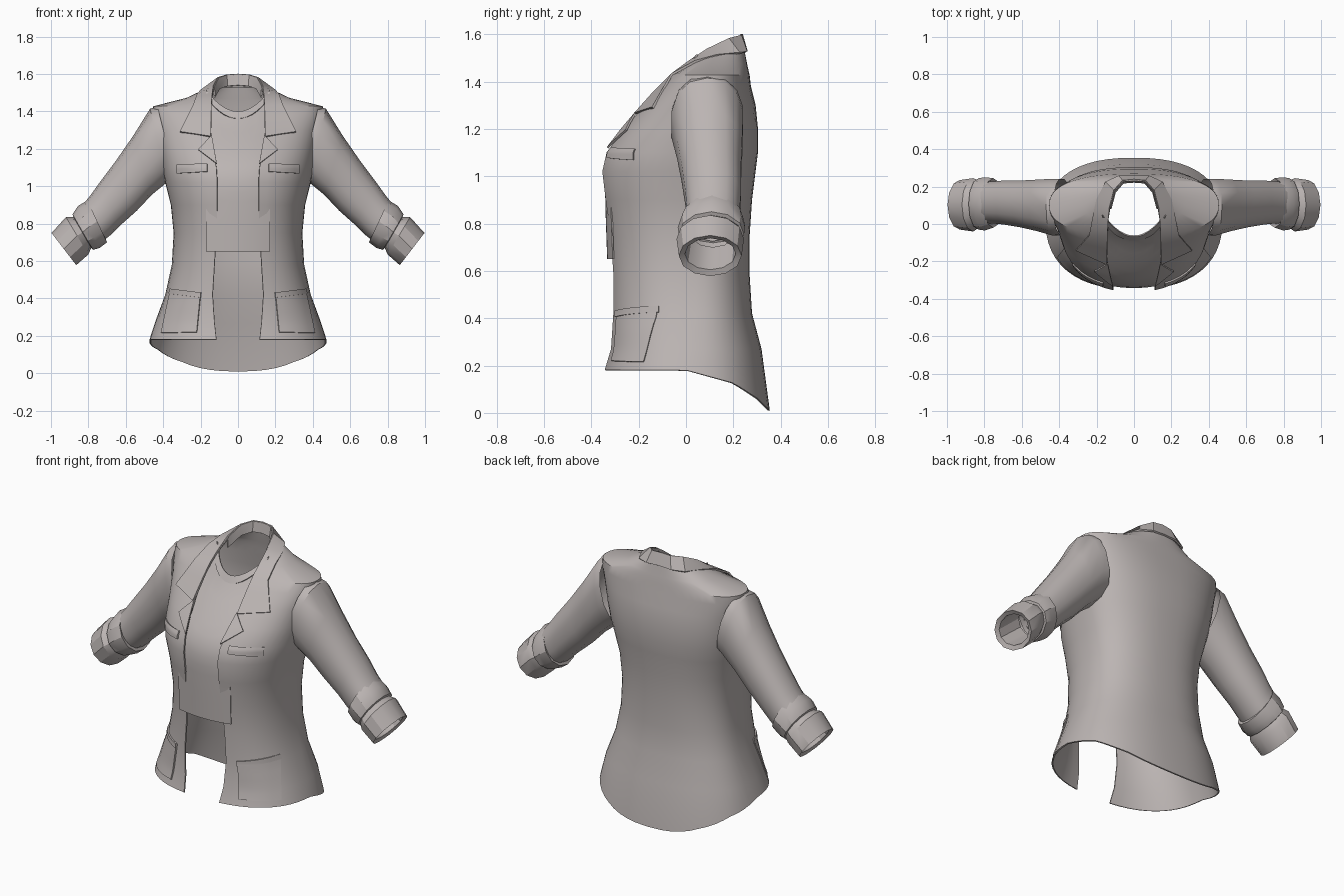
import bpy, bmesh, math

cloth = bpy.data.materials.new("warm_grey_cloth")
cloth.diffuse_color = (0.50, 0.46, 0.45, 1)
N = 2.4  # squareness of the torso sections


def lerp_table(rows, key):
    """Linear interpolation in rows of (key, value, ...)."""
    key = min(max(key, rows[0][0]), rows[-1][0])
    for a, b in zip(rows, rows[1:]):
        if key <= b[0]:
            f = (key - a[0]) / (b[0] - a[0])
            return [p + (q - p) * f for p, q in zip(a[1:], b[1:])]


def grid_object(name, rows, closed=False, mirror=True, thickness=0.008, angle=35):
    """Skin rows of points into a thin cloth sheet."""
    bm = bmesh.new()
    vs = [[bm.verts.new(p) for p in row] for row in rows]
    n = len(rows[0])
    for a, b in zip(vs, vs[1:]):
        for i in range(n if closed else n - 1):
            j = (i + 1) % n
            bm.faces.new((a[i], a[j], b[j], b[i]))
    bmesh.ops.recalc_face_normals(bm, faces=bm.faces)
    me = bpy.data.meshes.new(name)
    bm.to_mesh(me)
    bm.free()
    me.materials.append(cloth)
    ob = bpy.data.objects.new(name, me)
    bpy.context.collection.objects.link(ob)
    if mirror:
        m = ob.modifiers.new("mirror", 'MIRROR')
        m.merge_threshold = 0.0005
    if thickness:
        s = ob.modifiers.new("thickness", 'SOLIDIFY')
        s.thickness = thickness
        s.offset = 0
    bpy.ops.object.select_all(action='DESELECT')
    ob.select_set(True)
    bpy.context.view_layer.objects.active = ob
    bpy.ops.object.convert(target='MESH')
    bpy.ops.object.shade_smooth_by_angle(angle=math.radians(angle))
    return ob


# Torso sections: z, half width, side y, front y, back y, opening x
torso = [
    (0.18, 0.470, 0.03, -0.345, 0.350, 0.115),
    (0.27, 0.440, 0.03, -0.320, 0.315, 0.125),
    (0.42, 0.385, 0.03, -0.315, 0.275, 0.135),
    (0.58, 0.350, 0.03, -0.315, 0.265, 0.125),
    (0.75, 0.340, 0.03, -0.325, 0.265, 0.115),
    (0.90, 0.355, 0.03, -0.345, 0.275, 0.110),
    (1.02, 0.385, 0.04, -0.358, 0.290, 0.110),
    (1.10, 0.400, 0.06, -0.340, 0.300, 0.115),
    (1.20, 0.415, 0.08, -0.265, 0.300, 0.135),
    (1.30, 0.430, 0.09, -0.180, 0.290, 0.145),
    (1.38, 0.450, 0.10, -0.105, 0.270, 0.145),
    (1.425, 0.450, 0.10, -0.060, 0.265, 0.143),
    (1.47, 0.270, 0.12, -0.010, 0.255, 0.140),
    (1.53, 0.150, 0.14, 0.070, 0.243, 0.125),
]
hem = [(-0.345, 0.18), (0.0, 0.18), (0.2, 0.125), (0.30, 0.06), (0.35, 0.01)]


def front_y(x, z):
    w, yc, yf, _, _ = lerp_table(torso, z)
    r = min(abs(x) / w, 0.995)
    return yc - (yc - yf) * (1 - r ** N) ** (1 / N)


# Jacket body, open at the front
rows = []
for k, (z, w, yc, yf, yb, gap) in enumerate(torso):
    t0 = math.asin((gap / w) ** (N / 2))
    row = []
    for i in range(25):
        t = t0 + (math.pi - t0) * i / 24
        s, c = abs(math.sin(t)), math.cos(t)
        x = 0 if i == 24 else w * s ** (2 / N)
        depth = abs(c) ** (2 / N)
        y = yc - (yc - yf) * depth if c > 0 else yc + (yb - yc) * depth
        row.append((x, y, lerp_table(hem, y)[0] if k == 0 else z))
    rows.append(row)
grid_object("jacket_body", rows)


# Sleeves and cuffs: rings given by top x, z, bottom x, z, y range
def tube(name, rings, power=2.3, count=14):
    rows = []
    for tx, tz, bx, bz, y0, y1 in rings:
        row = []
        for i in range(count):
            a = 2 * math.pi * i / count
            c, s = math.cos(a), math.sin(a)
            u = math.copysign(abs(c) ** (2 / power), c) / 2
            v = math.copysign(abs(s) ** (2 / power), s) / 2
            row.append(((tx + bx) / 2 + (tx - bx) * u, (y0 + y1) / 2 + (y1 - y0) * v,
                        (tz + bz) / 2 + (tz - bz) * u))
        rows.append(row)
    return grid_object(name, rows, closed=True, thickness=0, angle=32)


tube("sleeve", [
    (0.43, 1.425, 0.34, 1.06, -0.060, 0.245),
    (0.47, 1.415, 0.38, 1.02, -0.065, 0.245),
    (0.56, 1.270, 0.46, 0.955, -0.040, 0.240),
    (0.65, 1.140, 0.54, 0.870, -0.020, 0.235),
    (0.74, 1.020, 0.63, 0.790, -0.005, 0.235),
    (0.79, 0.950, 0.68, 0.740, 0.000, 0.230),
    (0.84, 0.890, 0.73, 0.700, 0.000, 0.230),
])
tube("rolled_cuff", [
    (0.81, 0.900, 0.71, 0.725, 0.000, 0.225),
    (0.805, 0.925, 0.70, 0.700, -0.020, 0.245),
    (0.855, 0.895, 0.74, 0.670, -0.035, 0.250),
    (0.885, 0.850, 0.775, 0.660, -0.030, 0.245),
    (0.88, 0.835, 0.785, 0.670, -0.020, 0.235),
    (0.92, 0.835, 0.80, 0.635, -0.040, 0.245),
    (0.997, 0.750, 0.865, 0.578, -0.030, 0.235),
    (0.975, 0.738, 0.872, 0.605, -0.005, 0.210),
    (0.85, 0.850, 0.75, 0.700, 0.010, 0.215),
], power=2.0, count=12)

# Collar: inner fold line and outer edge, from centre back to front tip
fold = [(0, .235, 1.6), (.06, .23, 1.595), (.105, .18, 1.58), (.13, .09, 1.535),
        (.138, .015, 1.485), (.142, -.06, 1.43), (.143, -.13, 1.36), (.145, -.215, 1.265)]
edge = [(0, .255, 1.53), (.08, .255, 1.525), (.15, .225, 1.52), (.2, .13, 1.51),
        (.22, .04, 1.485), (.24, -.06, 1.43), (.275, -.1, 1.36), (.31, -.14, 1.29)]
stand = [(x * 0.96, y - 0.01, z - 0.06) for x, y, z in fold[:4]]
grid_object("collar", [fold, edge], thickness=0.01)
grid_object("collar_stand", [fold[:4], stand])


# Plates that follow the jacket front: corners (x, z) in order around
def front_patch(name, corners, lift=0.008, steps=6):
    a, b, c, d = corners
    rows = []
    for j in range(steps + 1):
        v = j / steps
        row = []
        for i in range(steps + 1):
            u = i / steps
            x, z = [(a[k] * (1 - u) + b[k] * u) * (1 - v) + (d[k] * (1 - u) + c[k] * u) * v
                    for k in (0, 1)]
            row.append((x, front_y(x, z) - lift, z))
        rows.append(row)
    grid_object(name, rows, thickness=0.009)


front_patch("lapel", [(.14, 1.27), (.165, 1.245), (.212, 1.195), (.113, 1.12)], 0.014)
front_patch("chest_pocket", [(.165, 1.12), (.325, 1.115), (.325, 1.068), (.165, 1.078)], 0.010)
front_patch("hip_pocket", [(.20, .425), (.36, .445), (.41, .215), (.22, .22)])
front_patch("hip_pocket_flap", [(.198, .432), (.362, .452), (.368, .425), (.20, .405)], 0.014)

# Shirt front under the jacket, with a neckband
shirt_profile = [(0.65, -0.330), (0.85, -0.337), (1.0, -0.340), (1.1, -0.315), (1.2, -0.235),
                 (1.3, -0.140), (1.36, -0.080), (1.40, -0.057), (1.5, 0.03)]


def shirt_point(x, z, lift=0.0):
    return (x, lerp_table(shirt_profile, z)[0] + 0.8 * x * x - lift, z)


xs = [-0.17 + 0.34 * i / 14 for i in range(15)]
neck = [1.39 + 4 * x * x for x in xs]
rows = [[shirt_point(x, 0.65 + (top - 0.65) * j / 14) for x, top in zip(xs, neck)]
        for j in range(15)]
grid_object("shirt_front", rows, mirror=False, thickness=0.006)
grid_object("shirt_neckband", [[shirt_point(x, top + dz, 0.006) for x, top in zip(xs, neck)]
                               for dz in (-0.03, 0.008)], mirror=False)
